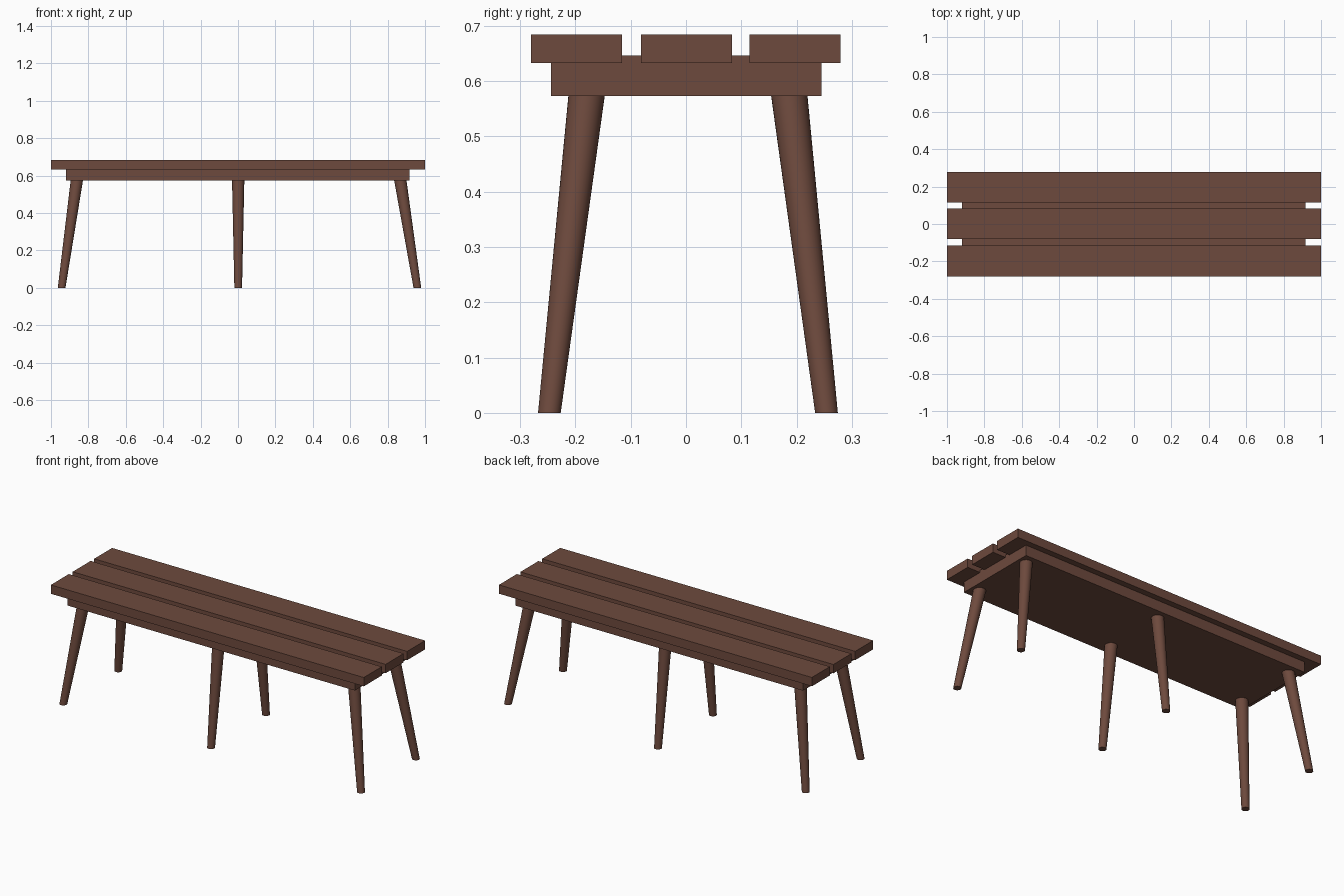
import bpy
from mathutils import Vector

if "Cube" in bpy.data.objects:
    bpy.data.objects.remove(bpy.data.objects["Cube"])

wood = bpy.data.materials.new("brown wood")
wood.diffuse_color = (0.155, 0.068, 0.047, 1)
wood.use_nodes = True
wood.node_tree.nodes["Principled BSDF"].inputs["Base Color"].default_value = wood.diffuse_color


def box(name, lo, hi):
    lo, hi = Vector(lo), Vector(hi)
    bpy.ops.mesh.primitive_cube_add(size=1, location=(lo + hi) / 2)
    ob = bpy.context.object
    ob.name = name
    ob.scale = hi - lo
    bpy.ops.object.transform_apply(location=False, rotation=False, scale=True)
    ob.data.materials.append(wood)


def leg(name, foot, top, r_foot=0.0205, r_top=0.033):
    """Tapered leg sheared between two points so the foot stays flat on the floor."""
    foot, top = Vector(foot), Vector(top)
    h = top.z - foot.z
    bpy.ops.mesh.primitive_cone_add(vertices=32, radius1=r_foot, radius2=r_top, depth=h)
    ob = bpy.context.object
    ob.name = name
    for v in ob.data.vertices:
        offset = foot.lerp(top, v.co.z / h + 0.5)
        v.co = Vector((v.co.x + offset.x, v.co.y + offset.y, offset.z))
    ob.data.materials.append(wood)
    bpy.ops.object.shade_smooth_by_angle()


# Three seat slats
for name, y in (("front", -0.198), ("middle", 0.001), ("back", 0.197)):
    box(name + "_slat", (-1, y - 0.082, 0.633), (1, y + 0.082, 0.684))

# Solid support board, let slightly into the slats
box("support_board", (-0.919, -0.244, 0.573), (0.918, 0.245, 0.646))

# Six splayed legs
for side, x_foot, x_top in (("left", -0.943, -0.861), ("centre", 0.001, 0.001), ("right", 0.959, 0.867)):
    for row, y_foot, y_top in (("front", -0.247, -0.179), ("back", 0.254, 0.186)):
        leg(f"{row}_{side}_leg", (x_foot, y_foot, 0), (x_top, y_top, 0.58))
